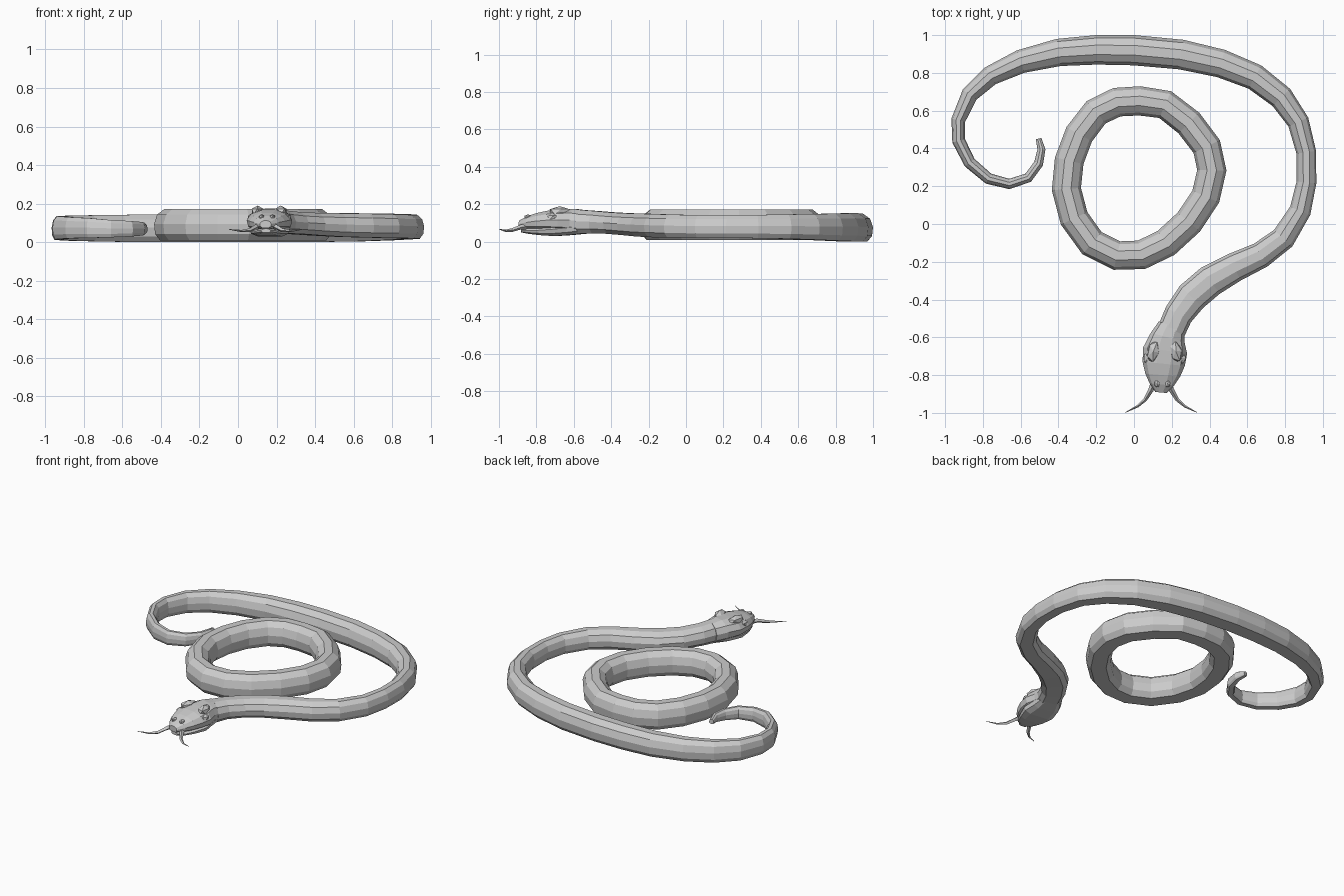
import bpy, bmesh, math
from mathutils import Vector, Matrix

skin = bpy.data.materials.new("pale grey skin")
skin.diffuse_color = (0.6, 0.6, 0.6, 1)

# flat-bellied cross-section (half, mirrored): u across, v up
HALF = [(.6, 0), (.93, .2), (1, .52), (.8, .82), (.32, 1)]
BELLY = HALF + [(-u, v) for u, v in reversed(HALF)]
DIAMOND = [(0, 0), (1, .5), (0, 1), (-1, .5)]


def finish(name, bm):
    bmesh.ops.recalc_face_normals(bm, faces=bm.faces)
    me = bpy.data.meshes.new(name)
    bm.to_mesh(me)
    bm.free()
    me.materials.append(skin)
    ob = bpy.data.objects.new(name, me)
    bpy.context.collection.objects.link(ob)
    return ob


def loft(name, rows, section=BELLY, closed=False):
    """Sweep the section along rows of (x, y, width, z bottom, z top)."""
    bm = bmesh.new()
    rings, n, k = [], len(rows), len(section)
    for i, (x, y, w, z0, z1) in enumerate(rows):
        a = rows[(i - 1) % n] if closed else rows[max(i - 1, 0)]
        b = rows[(i + 1) % n] if closed else rows[min(i + 1, n - 1)]
        t = Vector((b[0] - a[0], b[1] - a[1])).normalized()
        rings.append([bm.verts.new((x + t.y * u * w / 2, y - t.x * u * w / 2,
                                    z0 + v * (z1 - z0))) for u, v in section])
    for i in range(n if closed else n - 1):
        p, q = rings[i], rings[(i + 1) % n]
        for j in range(k):
            bm.faces.new((p[j], p[(j + 1) % k], q[(j + 1) % k], q[j]))
    if not closed:
        bm.faces.new(rings[0])
        bm.faces.new(rings[-1])
    return finish(name, bm)


def lump(name, loc, size, turn=0):
    """Small faceted bump."""
    bm = bmesh.new()
    m = (Matrix.Translation(loc) @ Matrix.Rotation(math.radians(turn), 4, 'Z')
         @ Matrix.Diagonal((*size, 1)))
    bmesh.ops.create_icosphere(bm, subdivisions=1, radius=1, matrix=m)
    return finish(name, bm)


# long outer body, tail tip to neck
loft("outer_body", [
    (-.505, .452, .03, .055, .085), (-.49, .395, .042, .045, .1), (-.505, .32, .05, .035, .105),
    (-.56, .245, .052, .03, .11), (-.66, .212, .055, .025, .115), (-.77, .24, .06, .022, .125),
    (-.87, .325, .065, .02, .13), (-.928, .44, .07, .015, .135), (-.93, .55, .075, .012, .135),
    (-.87, .685, .09, .008, .138), (-.76, .785, .105, .005, .14), (-.6, .86, .125, .002, .142),
    (-.4, .908, .145, 0, .145), (-.2, .922, .156, 0, .148), (0, .92, .16, 0, .15),
    (.25, .897, .158, 0, .152), (.46, .85, .15, .002, .152), (.64, .778, .14, .005, .15),
    (.78, .67, .13, .01, .148), (.87, .54, .115, .015, .146), (.912, .38, .105, .018, .143),
    (.913, .22, .105, .02, .142), (.88, .07, .115, .02, .142), (.79, -.075, .13, .022, .145),
    (.67, -.165, .14, .024, .148), (.53, -.23, .155, .028, .15), (.405, -.3, .17, .035, .152),
    (.305, -.385, .17, .042, .156), (.235, -.48, .155, .045, .164), (.2, -.56, .15, .042, .17)])

# separate coil in the middle
coil = [(.03, .652), (.165, .632), (.29, .535), (.385, .41), (.412, .285), (.38, .145),
        (.29, .01), (.17, -.1), (.04, -.163), (-.09, -.167), (-.222, -.102), (-.317, .03),
        (-.358, .185), (-.343, .335), (-.29, .475), (-.2, .592), (-.09, .645)]
loft("inner_coil", [(x, y, .155, .01, .172) for x, y in coil], closed=True)

# head: skull and lower jaw
loft("head", [
    (.2, -.54, .145, .045, .168), (.178, -.6, .185, .05, .176), (.165, -.67, .235, .055, .172),
    (.157, -.74, .225, .06, .165), (.152, -.8, .185, .063, .152), (.147, -.85, .13, .068, .135),
    (.143, -.892, .06, .075, .112)])
loft("lower_jaw", [
    (.2, -.54, .13, .043, .12), (.175, -.62, .18, .035, .11), (.165, -.7, .21, .03, .1),
    (.155, -.78, .17, .035, .085), (.15, -.84, .12, .042, .075), (.145, -.88, .05, .05, .07)])

# paired details about the head's own centre line
for side, tag in ((-1, "left"), (1, "right")):
    cx = .162
    lump(f"brow_{tag}", (cx + side * .06, -.675, .16), (.034, .062, .03), side * 12)
    lump(f"eye_{tag}", (cx + side * .088, -.71, .128), (.028, .036, .024))
    lump(f"nostril_{tag}", (cx - .012 + side * .028, -.845, .132), (.016, .022, .014))
    # thin curling feeler at the mouth
    fx = .144
    loft(f"feeler_{tag}", [
        (fx + side * .035, -.83, .035, .065, .1), (fx + side * .055, -.88, .028, .066, .092),
        (fx + side * .085, -.93, .02, .052, .072), (fx + side * .125, -.965, .013, .052, .064),
        (fx + side * .19, -.998, .003, .065, .068)], DIAMOND)
